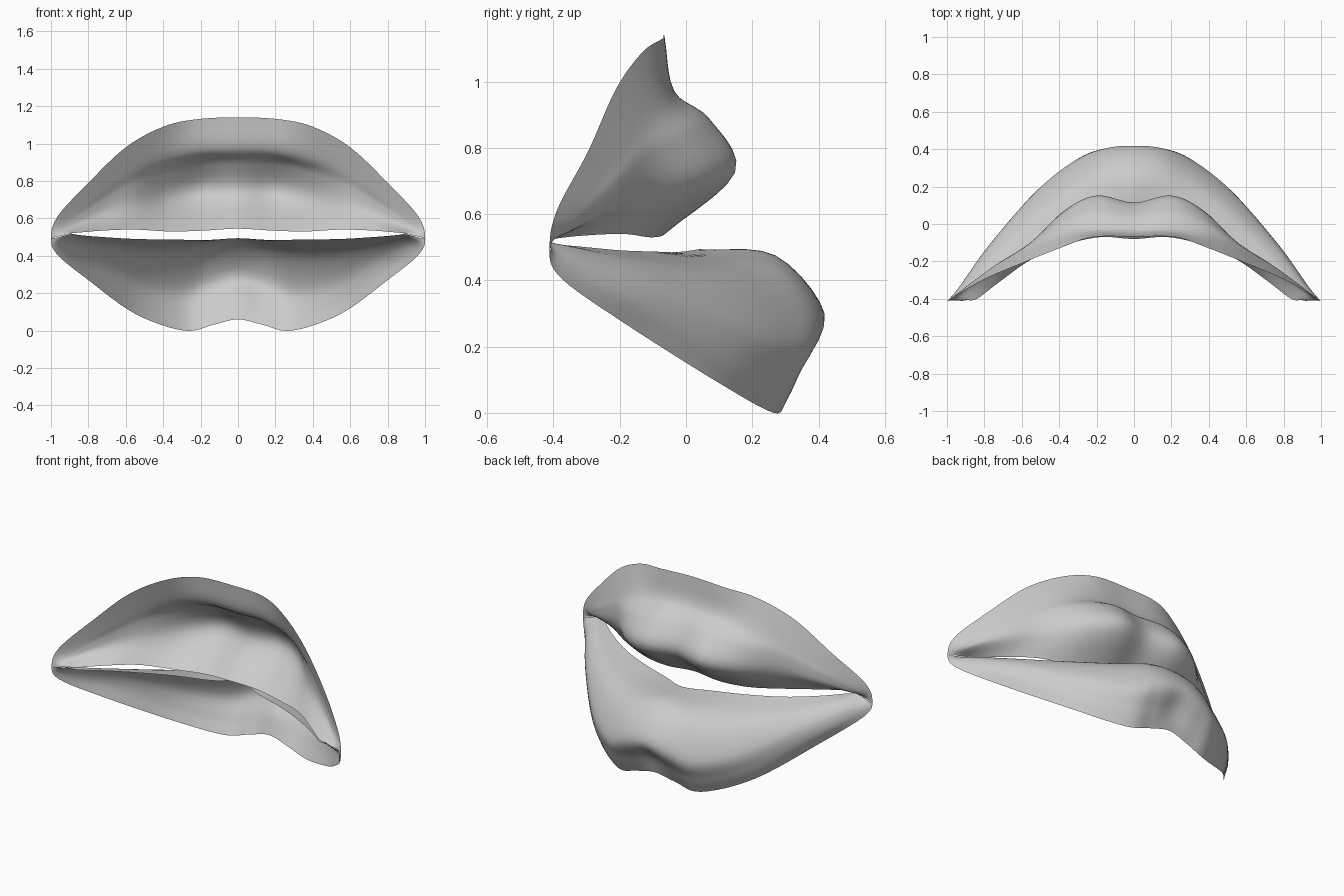
import bpy
from mathutils import Vector


def spline(pts, steps, rail=False):
    """Smooth curve through pts; a rail starts square across x = 0 and rounds the corner."""
    p = [Vector(q) for q in pts]
    first, last = 2 * p[0] - p[1], 2 * p[-1] - p[-2]
    if rail:
        first = Vector((-p[1].x, p[1].y, p[1].z))
        last = Vector((p[-2].x, p[-2].y, last.z))
    p = [first] + p + [last]
    out = []
    for k in range(1, len(p) - 2):
        a, b, c, d = p[k - 1:k + 3]
        for s in range(steps):
            t = s / steps
            out.append(0.5 * (2 * b + (c - a) * t + (2 * a - 5 * b + 4 * c - d) * t ** 2
                              + (3 * b - a - 3 * c + d) * t ** 3))
    return out + [p[-2]]


def lip(name, guides, flip):
    """Loft across guide curves running from the centre to the corner, then mirror."""
    rails = [spline(g, 6, True) for g in guides]
    grid = [spline(section, 5) for section in zip(*rails)]
    n = len(grid[0])
    for v in grid[0]:
        v.x = 0
    verts = [v for row in grid for v in row]
    faces = []
    for i in range(len(grid) - 1):
        for j in range(n - 1):
            f = (i * n + j, (i + 1) * n + j, (i + 1) * n + j + 1, i * n + j + 1)
            faces.append(f[::-1] if flip else f)
    me = bpy.data.meshes.new(name)
    me.from_pydata(verts, [], faces)
    me.polygons.foreach_set("use_smooth", [True] * len(me.polygons))
    ob = bpy.data.objects.new(name, me)
    bpy.context.collection.objects.link(ob)
    m = ob.modifiers.new("mirror", 'MIRROR')
    m.use_clip = True
    return ob


# Full upper lip: outline, crease, slope, ridge, mouth edge
lip("upper_lip", [
    [(0, -.068, 1.14), (.22, -.07, 1.13), (.4, -.13, 1.09), (.6, -.21, .98),
     (.8, -.295, .79), (.965, -.39, .61), (1, -.412, .49)],
    [(0, -.042, .975), (.2, -.035, .965), (.39, -.06, .925), (.58, -.15, .85),
     (.775, -.255, .71), (.93, -.36, .585), (.975, -.408, .50)],
    [(0, .05, .89), (.2, .07, .885), (.38, .025, .84), (.57, -.115, .775),
     (.755, -.23, .67), (.905, -.345, .565), (.955, -.408, .505)],
    [(0, .11, .73), (.2, .148, .725), (.37, .065, .70), (.555, -.11, .67),
     (.735, -.23, .61), (.88, -.345, .55), (.93, -.41, .51)],
    [(0, -.08, .545), (.18, -.07, .535), (.36, -.11, .53), (.55, -.19, .54),
     (.72, -.31, .535), (.84, -.40, .525), (.89, -.405, .52)],
], False)

# Bow-shaped lower lip: outline, crease, ridge, shoulder, mouth edge
lip("lower_lip", [
    [(0, .305, .06), (.13, .295, .032), (.29, .265, 0), (.55, .10, .09),
     (.8, -.185, .27), (.965, -.375, .405), (1, -.412, .49)],
    [(0, .345, .17), (.14, .345, .13), (.3, .31, .10), (.54, .145, .165),
     (.78, -.12, .325), (.93, -.335, .435), (.975, -.408, .495)],
    [(0, .418, .30), (.15, .405, .27), (.3, .345, .23), (.51, .18, .27),
     (.73, -.08, .385), (.89, -.31, .465), (.94, -.41, .505)],
    [(0, .27, .475), (.15, .27, .45), (.3, .21, .42), (.51, .06, .42),
     (.73, -.17, .46), (.86, -.345, .50), (.91, -.41, .512)],
    [(0, .04, .494), (.16, -.03, .485), (.36, -.10, .487), (.55, -.19, .49),
     (.72, -.30, .50), (.84, -.395, .51), (.89, -.405, .52)],
], True)
